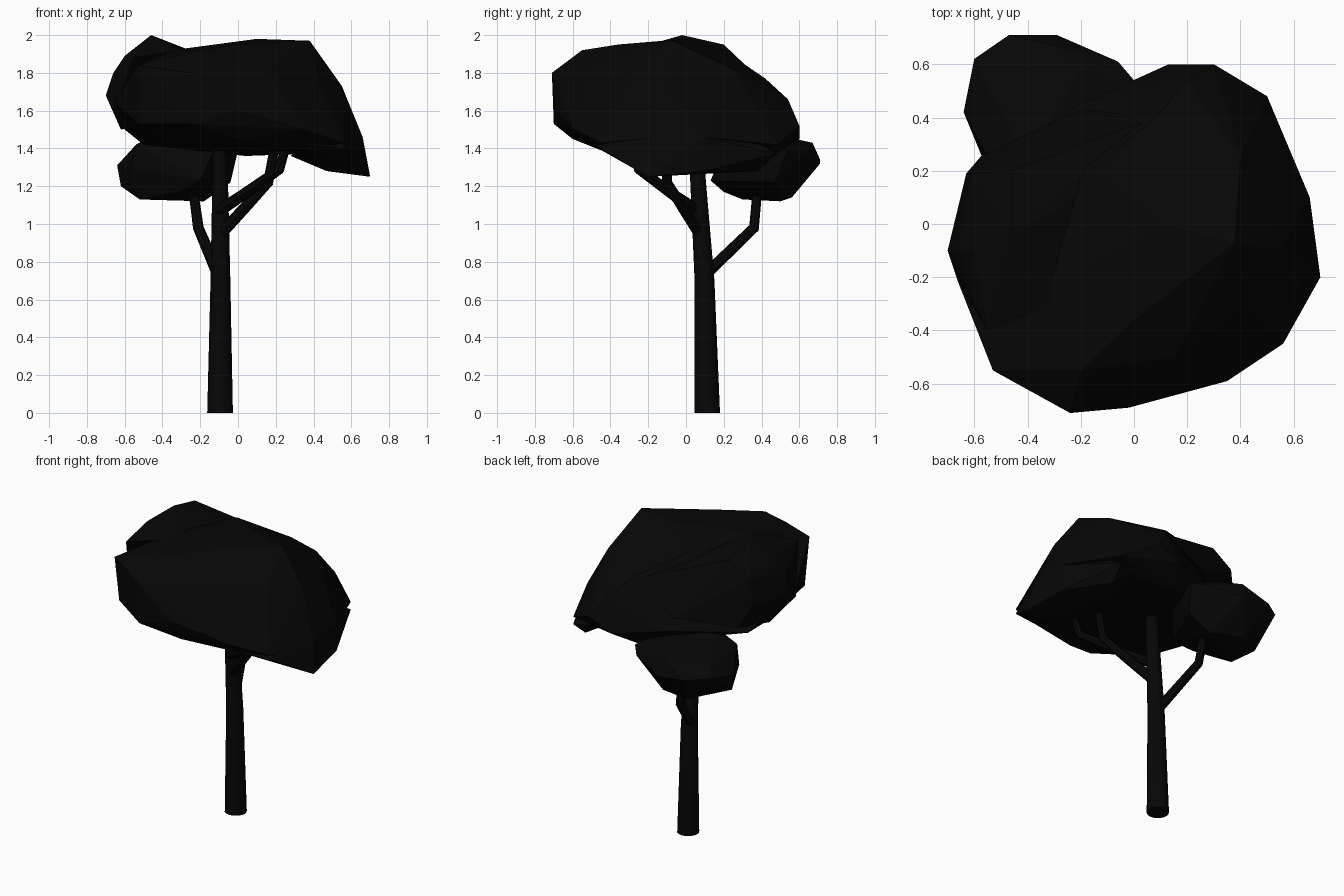
import bpy
import bmesh
import math
from mathutils import Vector

default_cube = bpy.data.objects.get("Cube")
if default_cube:
    bpy.data.objects.remove(default_cube, do_unlink=True)


def make_material(name, colour):
    material = bpy.data.materials.new(name)
    material.use_nodes = True
    material.diffuse_color = colour
    shader = next(node for node in material.node_tree.nodes if node.type == "BSDF_PRINCIPLED")
    shader.inputs["Base Color"].default_value = colour
    return material


near_black = make_material("near black", (.002, .002, .002, 1))


def finish(bm, name, smooth=False):
    """Turn a bmesh into a named object in the scene."""
    bmesh.ops.recalc_face_normals(bm, faces=bm.faces)
    mesh = bpy.data.meshes.new(name)
    bm.to_mesh(mesh)
    bm.free()
    mesh.materials.append(near_black)
    part = bpy.data.objects.new(name, mesh)
    bpy.context.scene.collection.objects.link(part)
    if smooth:
        bpy.ops.object.select_all(action="DESELECT")
        part.select_set(True)
        bpy.context.view_layer.objects.active = part
        bpy.ops.object.shade_smooth_by_angle(angle=math.radians(40))
    return part


def foliage(name, corners):
    """Faceted clump of leaves: the hull around a few corner points."""
    bm = bmesh.new()
    for corner in corners:
        bm.verts.new(corner)
    hull = bmesh.ops.convex_hull(bm, input=bm.verts)
    loose = {v for v in hull["geom_interior"] if isinstance(v, bmesh.types.BMVert)}
    bmesh.ops.delete(bm, geom=list(loose), context="VERTS")
    return finish(bm, name)


def tapered_tube(name, path, start_radius, end_radius, sides):
    """Capped tube along a path, with level rings when it runs upright."""
    bm = bmesh.new()
    points = [Vector(p) for p in path]
    last = len(points) - 1
    rings = []
    for i, point in enumerate(points):
        tangent = (points[min(i + 1, last)] - points[max(i - 1, 0)]).normalized()
        if tangent.z > .99:
            tangent = Vector((0, 0, 1))
        across = tangent.cross(Vector((0, 1, 0))).normalized()
        along = tangent.cross(across)
        radius = start_radius + (end_radius - start_radius) * i / last
        ring = []
        for k in range(sides):
            turn = math.tau * k / sides
            offset = across * math.cos(turn) + along * math.sin(turn)
            ring.append(bm.verts.new(point + offset * radius))
        rings.append(ring)
    for lower, upper in zip(rings, rings[1:]):
        for k in range(sides):
            n = (k + 1) % sides
            bm.faces.new((lower[k], lower[n], upper[n], upper[k]))
    bm.faces.new(rings[0])
    bm.faces.new(rings[-1])
    return finish(bm, name, smooth=True)


# Trunk and the limbs that carry the crowns
tapered_tube("trunk", [(-.095, .112, 0), (-.093, .098, .7), (-.095, .05, 1.44)],
             .068, .037, sides=16)
limbs = {
    "back_branch": [(-.1, .09, .72), (-.21, .36, .98), (-.24, .38, 1.2)],
    "lower_front_branch": [(-.09, .07, .95), (.04, -.02, 1.09), (.16, -.1, 1.22), (.2, -.11, 1.44)],
    "upper_front_branch": [(-.1, .06, 1.07), (.02, -.06, 1.15), (.22, -.25, 1.29), (.26, -.27, 1.44)],
}
for limb_name, limb_path in limbs.items():
    tapered_tube(limb_name, limb_path, .032, .025, sides=8)

# Wide main crown: rim, domed top, then shallow underside
rim = [
    (.66, -.15, 1.46), (.66, .1, 1.46), (.5, .48, 1.42), (.3, .6, 1.52), (.13, .6, 1.45),
    (-.2, .45, 1.5), (-.6, .2, 1.5), (-.66, -.22, 1.65), (-.53, -.55, 1.84),
    (-.53, -.5, 1.53), (-.24, -.71, 1.8), (-.24, -.7, 1.53), (-.02, -.69, 1.6),
    (.35, -.59, 1.5), (.56, -.45, 1.43),
]
dome = [
    (-.2, -.55, 1.92), (0, -.36, 1.95), (.38, -.07, 1.97), (.1, 0, 1.98), (.4, .25, 1.82),
    (.1, .42, 1.77), (.2, .54, 1.66), (-.15, .2, 1.92), (-.35, -.25, 1.92), (.55, -.1, 1.73),
    (.15, -.5, 1.82), (.42, -.3, 1.78),
]
underside = [
    (.2, -.1, 1.39), (.3, .4, 1.37), (.35, -.45, 1.39), (0, -.6, 1.45), (-.3, 0, 1.4),
    (-.5, -.1, 1.42), (-.4, -.4, 1.44), (.04, .46, 1.36),
]
foliage("main_crown", rim + dome + underside)

# Edge of the main crown that droops on one side
foliage("drooping_edge", [
    (.7, -.2, 1.25), (.66, .1, 1.28), (.47, -.25, 1.28), (.48, .38, 1.28), (.5, .48, 1.37),
    (.56, -.45, 1.4), (.35, -.5, 1.42), (.28, .1, 1.36), (.66, -.15, 1.46), (.66, .1, 1.46),
    (.55, -.1, 1.72), (.3, .45, 1.4),
])

# Raised clump on one side of the main crown, trailing around its back
foliage("side_clump", [
    (-.7, -.1, 1.68), (-.66, -.1, 1.8), (-.6, -.1, 1.89), (-.46, -.02, 2), (-.46, .2, 1.95),
    (-.28, .05, 1.93), (-.3, -.3, 1.92), (-.61, .19, 1.86), (-.63, .19, 1.68), (-.57, .26, 1.55),
    (-.22, .28, 1.87), (-.2, .43, 1.58), (.08, .4, 1.76), (-.66, -.22, 1.6), (-.62, 0, 1.5),
    (-.55, -.4, 1.88),
])

# Small lower crown on the back branch
foliage("lower_crown", [
    (-.64, .42, 1.31), (-.6, .62, 1.35), (-.47, .71, 1.34), (-.29, .71, 1.32), (-.06, .61, 1.36),
    (0, .54, 1.39), (-.57, .25, 1.3), (-.2, .13, 1.23), (-.62, .4, 1.2), (-.52, .3, 1.13),
    (-.18, .5, 1.12), (-.4, .56, 1.14), (-.3, .2, 1.17), (-.04, .47, 1.22), (-.54, .5, 1.41),
    (-.3, .67, 1.43), (-.2, .58, 1.45), (-.54, .23, 1.42), (-.4, .25, 1.5), (-.1, .25, 1.45),
])
